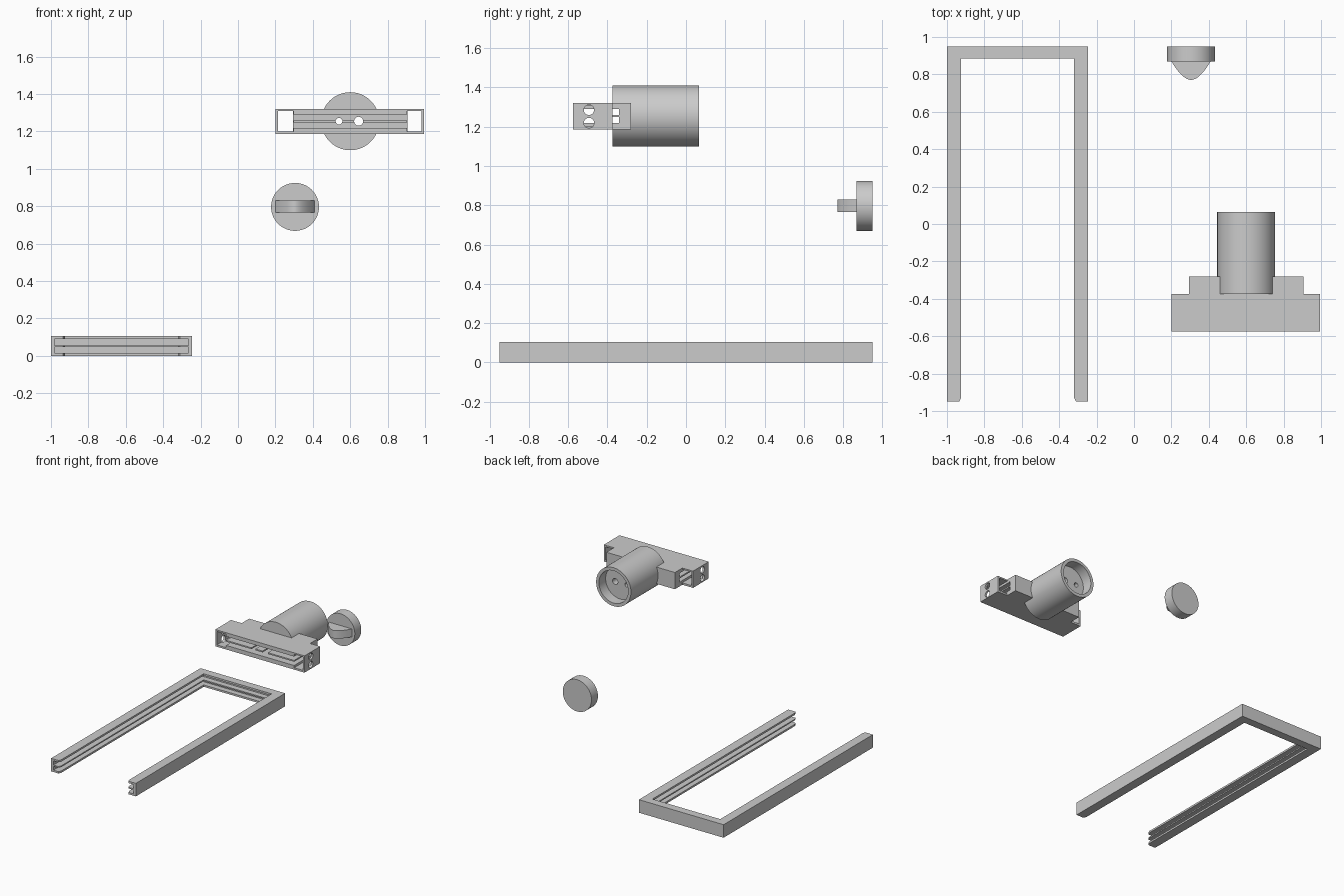
import bpy, bmesh, math

if "Cube" in bpy.data.objects:
    bpy.data.objects.remove(bpy.data.objects["Cube"])


def prism(name, pts, lo, hi, axis='Z'):
    """Extrude a 2D outline along Z (pts are x,y) or Y (pts are x,z)."""
    place = (lambda a, b, h: (a, b, h)) if axis == 'Z' else (lambda a, b, h: (a, h, b))
    bm = bmesh.new()
    face = bm.faces.new([bm.verts.new(place(a, b, lo)) for a, b in pts])
    ext = bmesh.ops.extrude_face_region(bm, geom=[face])['geom']
    move = place(0, 0, hi - lo)
    bmesh.ops.translate(bm, vec=move, verts=[v for v in ext if isinstance(v, bmesh.types.BMVert)])
    bmesh.ops.recalc_face_normals(bm, faces=bm.faces)
    mesh = bpy.data.meshes.new(name)
    bm.to_mesh(mesh)
    bm.free()
    ob = bpy.data.objects.new(name, mesh)
    bpy.context.collection.objects.link(ob)
    return ob


def box(name, x0, x1, y0, y1, z0, z1):
    return prism(name, [(x0, y0), (x1, y0), (x1, y1), (x0, y1)], z0, z1)


def cyl_y(name, x, z, r, y0, y1, n=96):
    ring = [(x + r * math.cos(2 * math.pi * i / n), z + r * math.sin(2 * math.pi * i / n))
            for i in range(n)]
    return prism(name, ring, y0, y1, 'Y')


def combine(ob, others, op='DIFFERENCE'):
    bpy.context.view_layer.objects.active = ob
    for other in others:
        mod = ob.modifiers.new('bool', 'BOOLEAN')
        mod.operation, mod.solver, mod.object = op, 'EXACT', other
        bpy.ops.object.modifier_apply(modifier=mod.name)
        bpy.data.objects.remove(other)


def smooth(ob):
    bpy.ops.object.select_all(action='DESELECT')
    ob.select_set(True)
    bpy.context.view_layer.objects.active = ob
    bpy.ops.object.shade_smooth_by_angle(angle=math.radians(30))


# U-shaped slide frame with two grooves running round the inside
frame = box('slide_frame', -1, -0.245, -0.95, 0.95, 0, 0.105)
opening = prism('opening', [(-0.935, -1), (-0.935, -0.95), (-0.925, -0.93), (-0.925, 0.885),
                            (-0.32, 0.885), (-0.32, -0.93), (-0.31, -0.95), (-0.31, -1)], -0.1, 0.2)
grooves = [box('groove', -0.98, -0.265, -1, 0.93, z0, z1)
           for z0, z1 in ((0.015, 0.046), (0.056, 0.09))]
combine(frame, [opening] + grooves)

# Holder head: stepped block plus round barrel
CX, CZ = 0.6, 1.254
step = [(0.2, -0.575), (0.995, -0.575), (0.995, -0.375), (0.905, -0.375),
        (0.905, -0.28), (0.295, -0.28), (0.295, -0.375), (0.2, -0.375)]
head = prism('holder_head', step, 1.185, 1.32)
combine(head, [cyl_y('barrel', CX, CZ, 0.155, -0.375, 0.065)], 'UNION')

cutters = [cyl_y('cap_recess', CX, CZ, 0.13, -0.02, 0.1)]
# Windows that take the frame arms
for x0, x1 in ((0.215, 0.297), (0.903, 0.98)):
    cutters.append(box('window', x0, x1, -0.7, -0.36, 1.2, 1.308))
# Thin slots between the windows
for z0, z1 in ((1.218, 1.248), (1.259, 1.29)):
    cutters.append(box('slot', 0.28, 0.92, -0.7, -0.34, z0, z1))
# Light holes through the barrel floor
for x, r in ((0.54, 0.018), (0.645, 0.024)):
    cutters.append(cyl_y('light_hole', x, CZ, r, -0.7, 0.0, 32))
combine(head, cutters)

# Screw holes in both end walls
for x in (0.2075, 0.9875):
    for z in (1.285, 1.219):
        bpy.ops.mesh.primitive_cylinder_add(vertices=32, radius=0.026, depth=0.04,
                                            location=(x, -0.494, z), rotation=(0, math.pi / 2, 0))
        combine(head, [bpy.context.object])
smooth(head)

# Round cap with a curved finger grip
cap = cyl_y('cap', 0.305, 0.796, 0.128, 0.868, 0.95)
N = 32
grip = [(0.305 + 0.105 * t, 0.77 + 0.1 * abs(t) ** 1.8)
        for t in (-1 + 2 * i / N for i in range(N + 1))]
grip += [(0.41, 0.89), (0.2, 0.89)]
combine(cap, [prism('grip', grip, 0.765, 0.829)], 'UNION')
smooth(cap)
